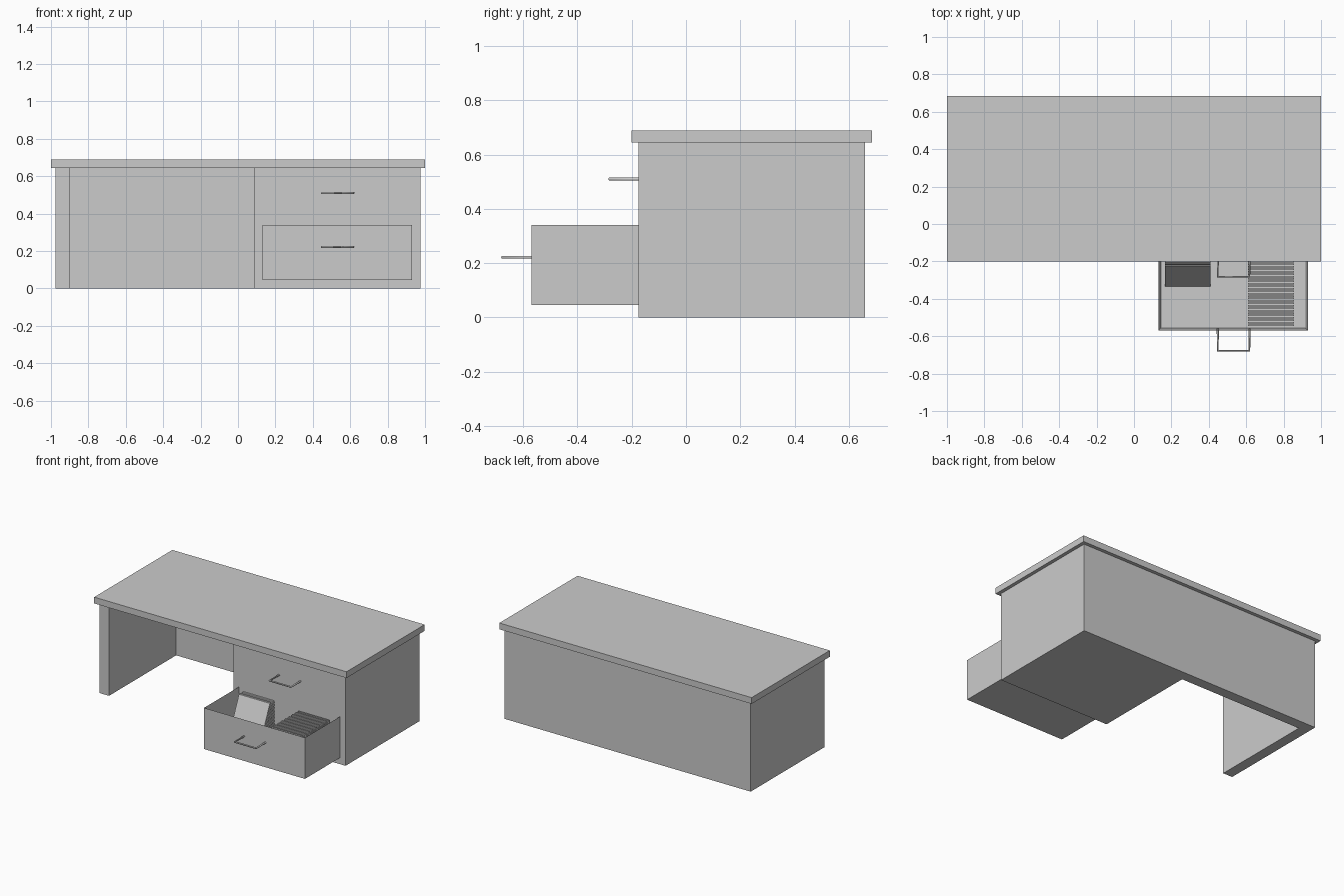
import bpy, bmesh, math

if "Cube" in bpy.data.objects:
    bpy.data.objects.remove(bpy.data.objects["Cube"])


def new_object(name, bm):
    mesh = bpy.data.meshes.new(name)
    bmesh.ops.recalc_face_normals(bm, faces=bm.faces)
    bm.to_mesh(mesh)
    bm.free()
    ob = bpy.data.objects.new(name, mesh)
    bpy.context.collection.objects.link(ob)
    return ob


def add_box(bm, x, y, z, lean=0.0):
    """Box from (min, max) ranges; lean slides the top edge along y."""
    verts = bmesh.ops.create_cube(bm, size=1)["verts"]
    for v in verts:
        top = v.co.z > 0
        v.co = (x[v.co.x > 0], y[v.co.y > 0] + (lean if top else 0), z[top])


def box(name, x, y, z):
    bm = bmesh.new()
    add_box(bm, x, y, z)
    return new_object(name, bm)


def handle(name, front, z):
    curve = bpy.data.curves.new(name, "CURVE")
    curve.dimensions = "3D"
    curve.bevel_depth = 0.006
    curve.bevel_resolution = 1
    curve.use_fill_caps = True
    spline = curve.splines.new("POLY")
    out = front - 0.107
    path = [(0.448, front + 0.01), (0.448, out), (0.617, out), (0.617, front + 0.01)]
    spline.points.add(len(path) - 1)
    for p, (x, y) in zip(spline.points, path):
        p.co = (x, y, z, 1)
    ob = bpy.data.objects.new(name, curve)
    bpy.context.collection.objects.link(ob)


def sheets(name, x, y0, y1, step, thick, z, lean, wobble):
    bm = bmesh.new()
    for i in range(int((y1 - y0) / step)):
        y = y0 + i * step
        w = wobble * math.sin(i * 2.1)
        add_box(bm, x, (y, y + thick), (z[0], z[1] + w), lean)
    return new_object(name, bm)


# Desk carcass
FRONT, BACK, TOP = -0.175, 0.66, 0.645
box("table_top", (-1, 1), (-0.2, 0.685), (TOP, 0.69))
box("cabinet", (0.085, 0.975), (FRONT, BACK), (0, TOP))
box("left_leg", (-0.975, -0.9), (FRONT, BACK), (0, TOP))
box("back_panel", (-0.9, 0.085), (BACK - 0.075, BACK), (0, TOP))

# Open drawer: inset the top face and sink it to make a tray
bm = bmesh.new()
add_box(bm, (0.13, 0.93), (-0.57, -0.15), (0.045, 0.34))
bm.normal_update()
lid = [f for f in bm.faces if f.normal.z > 0.9]
bmesh.ops.inset_region(bm, faces=lid, thickness=0.02)
for v in lid[0].verts:
    v.co.z = 0.065
new_object("open_drawer", bm)

# Handles
handle("upper_handle", FRONT, 0.51)
handle("lower_handle", -0.57, 0.222)

# Papers leaning back on the left, upright file row on the right
sheets("leaning_papers", (0.165, 0.41), -0.335, -0.17, 0.01, 0.006,
       (0.065, 0.315), 0.11, 0.004)
sheets("file_row", (0.61, 0.855), -0.545, -0.17, 0.013, 0.008,
       (0.065, 0.3), 0.0, 0.004)
